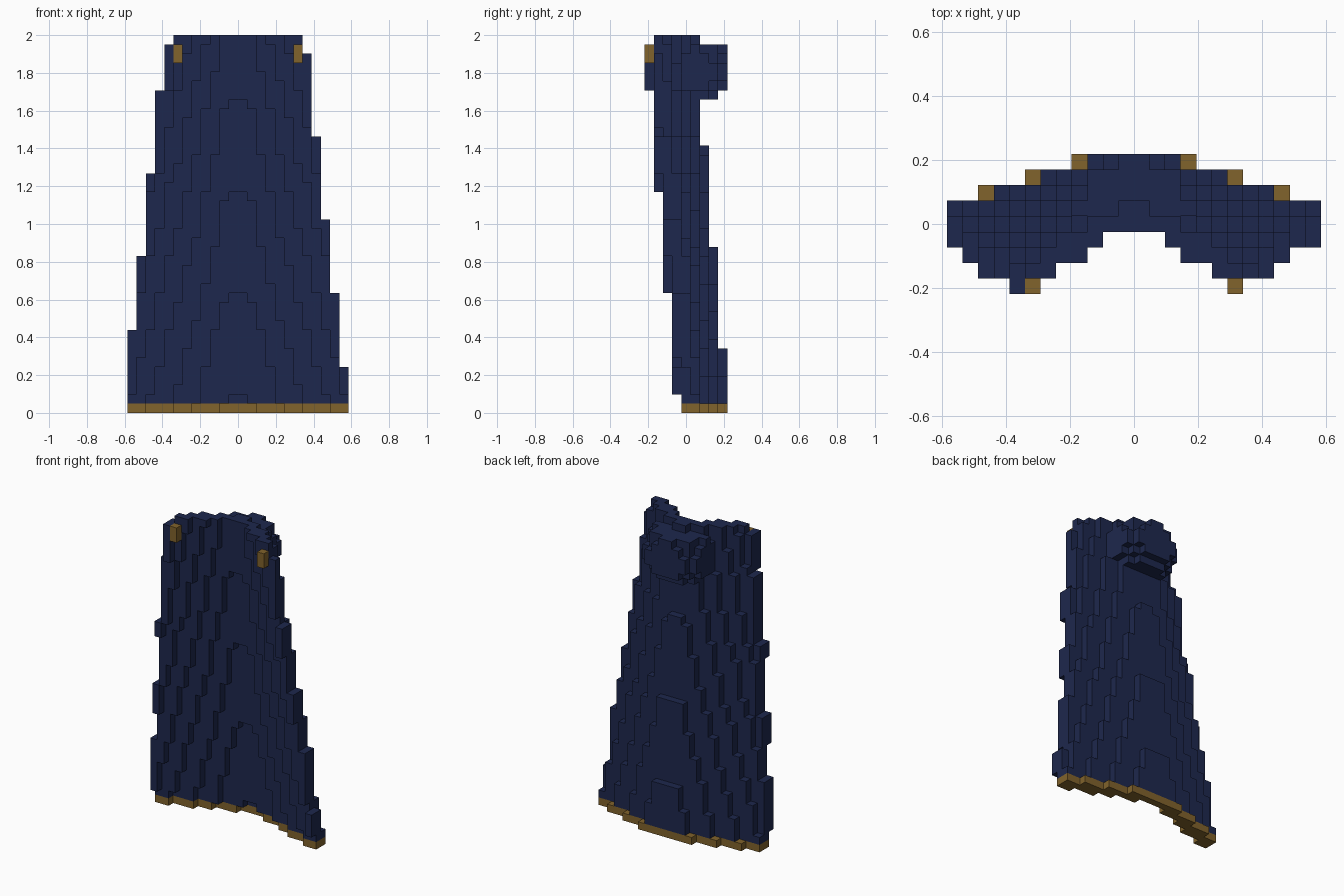
import bpy, bmesh, math

if "Cube" in bpy.data.objects:
    bpy.data.objects.remove(bpy.data.objects["Cube"])

V = 2 / 41            # block size: 24 wide, 9 deep, 41 tall


def material(name, rgb):
    m = bpy.data.materials.new(name)
    m.diffuse_color = (*rgb, 1)
    m.use_nodes = True
    m.node_tree.nodes["Principled BSDF"].inputs["Base Color"].default_value = m.diffuse_color
    return m


navy = material("navy cloth", (0.0125, 0.0205, 0.075))
gold = material("dull gold", (0.22, 0.125, 0.025))

# Layers at which each side edge steps in by one block
LEFT_STEPS, RIGHT_STEPS = (9, 17, 26, 35, 40), (5, 13, 21, 30, 39)
# Faceted curve of the cloth: (share of half width, blocks swept forward)
CURVE = ((0, 0), (0.14, 0), (0.29, 0.58), (0.54, 1.57), (0.79, 2.62), (0.96, 3.5))


def sweep(u):
    for (a, p), (b, q) in zip(CURVE, CURVE[1:]):
        if u <= b:
            return p + (q - p) * (u - a) / (b - a)
    return CURVE[-1][1]


def cape_rows(i, k):
    """Front and back block rows of the curved cloth at column i, layer k."""
    x = abs(i + 0.5)
    half = 12 - sum(k >= s for s in (LEFT_STEPS if i < 0 else RIGHT_STEPS))
    if x > half:
        return None
    left_half = 12 - sum(k >= s for s in LEFT_STEPS)
    width = (12.2 - k / 8.6 + left_half) / 2
    u = min(x / width, 0.955)
    back = 8 + (6.87 - k) / 11.05 - sweep(u)
    front = math.floor(back - 0.5 - 0.5 * u)
    front = 0 if (i == -8 and k >= 35) else max(1, front)
    return front, min(8, max(front, math.floor(back)))


# Cloth sheet, with its bottom layer set aside as the hem
cape, hem = set(), set()
for k in range(41):
    for i in range(-12, 12):
        rows = cape_rows(i, k)
        if rows:
            for j in range(rows[0], rows[1] + 1):
                (hem if k == 0 else cape).add((i, j, k))

# Small collar blocks beside the clasps
cape |= {(-6, 1, 39), (5, 1, 39)}

# Folded hood: rounded lump behind the neck
hood = set()
for k in range(34, 40):
    for i in range(-5, 5):
        for j in range(4, 9):
            d = ((i + 0.5) / 4.3) ** 2 + ((j - 5) / 3.9) ** 2 + ((k + 0.5 - 37.3) / 3.8) ** 2
            if d < 1 and (i, j, k) not in cape:
                hood.add((i, j, k))

# Two clasps on the front edges
clasps = {(i, 0, k) for i in (-7, 6) for k in (38, 39)}
solid = cape | hem | hood | clasps


def build(name, cells, mat):
    """Skin the outside of a set of blocks and merge its flat areas."""
    bm = bmesh.new()
    verts = {}

    def vert(p):
        if p not in verts:
            verts[p] = bm.verts.new((p[0] * V, (p[1] - 4.5) * V, p[2] * V))
        return verts[p]

    for c in sorted(cells):
        for axis in range(3):
            for side in (0, 1):
                n = list(c)
                n[axis] += 2 * side - 1
                if tuple(n) in solid:
                    continue
                b, d = (axis + 1) % 3, (axis + 2) % 3
                ring = []
                for s, t in ((0, 0), (1, 0), (1, 1), (0, 1)):
                    p = list(c)
                    p[axis] += side
                    p[b] += s
                    p[d] += t
                    ring.append(vert(tuple(p)))
                bm.faces.new(ring if side else ring[::-1])
    bmesh.ops.dissolve_limit(bm, angle_limit=0.01, verts=bm.verts[:], edges=bm.edges[:])
    me = bpy.data.meshes.new(name)
    bm.to_mesh(me)
    bm.free()
    me.materials.append(mat)
    ob = bpy.data.objects.new(name, me)
    bpy.context.collection.objects.link(ob)


build("cape", cape, navy)
build("hood", hood, navy)
build("hem", hem, gold)
build("clasps", clasps, gold)
